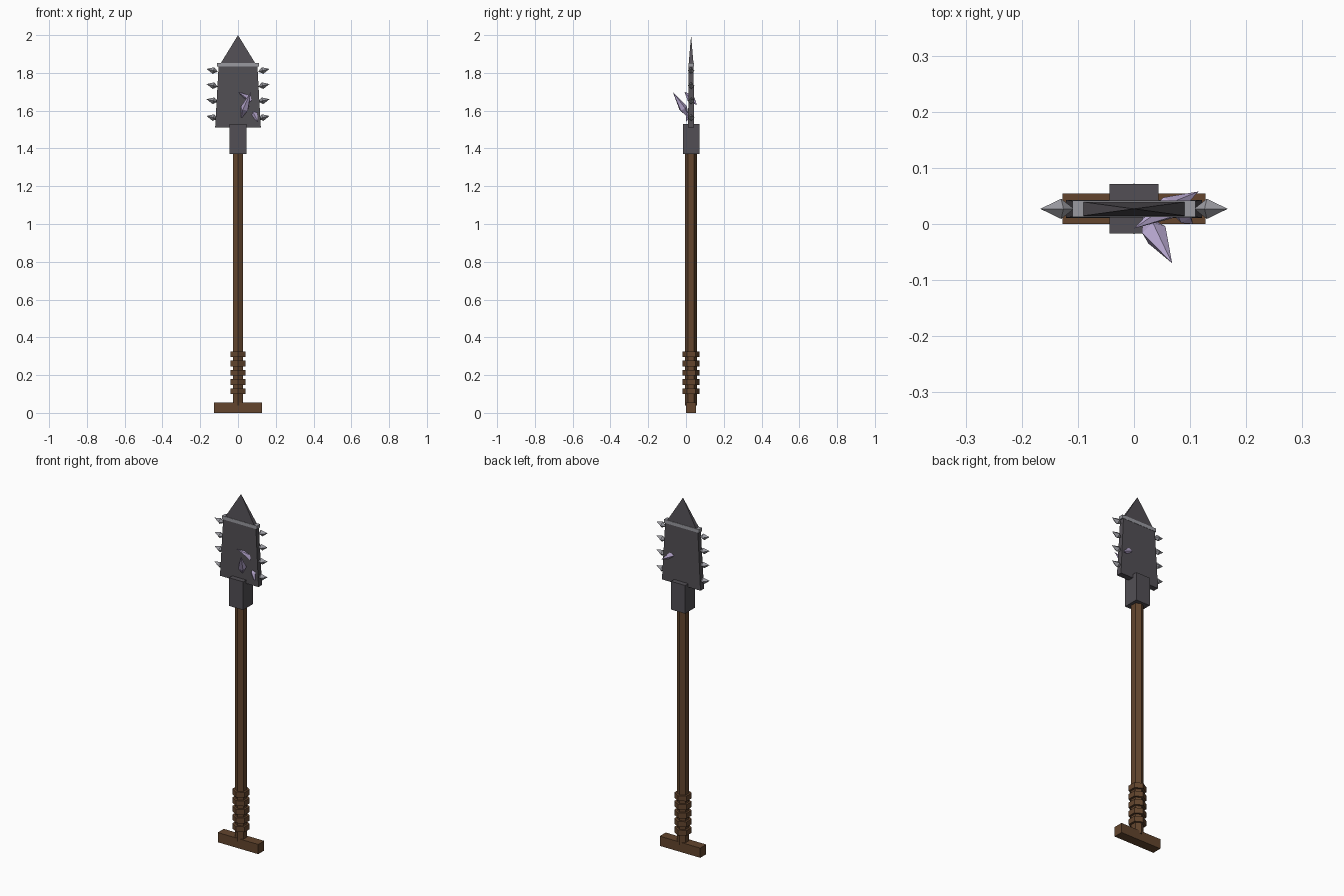
import bpy, bmesh, math
from mathutils import Vector, Matrix

if "Cube" in bpy.data.objects:
    bpy.data.objects.remove(bpy.data.objects["Cube"])

CY = 0.027  # depth of the weapon's axis


def material(name, rgb):
    m = bpy.data.materials.new(name)
    m.diffuse_color = (*rgb, 1)
    m.use_nodes = True
    m.node_tree.nodes["Principled BSDF"].inputs["Base Color"].default_value = m.diffuse_color
    return m


WOOD = material("brown wood", (0.125, 0.06, 0.027))
IRON = material("dark iron", (0.085, 0.078, 0.09))
STEEL = material("pale steel", (0.32, 0.32, 0.35))
CRYSTAL = material("lilac crystal", (0.5, 0.41, 0.66))


def finish(name, bm, mat):
    bmesh.ops.recalc_face_normals(bm, faces=bm.faces[:])
    me = bpy.data.meshes.new(name)
    bm.to_mesh(me)
    bm.free()
    me.materials.append(mat)
    ob = bpy.data.objects.new(name, me)
    bpy.context.collection.objects.link(ob)
    return ob


def tapered_box(name, z0, z1, low, high, mat):
    """Box whose half sizes (x, y) go from low to high."""
    bm = bmesh.new()
    bmesh.ops.create_cube(bm, size=2)
    for v in bm.verts:
        hx, hy = high if v.co.z > 0 else low
        v.co = (v.co.x * hx, CY + v.co.y * hy, z1 if v.co.z > 0 else z0)
    bmesh.ops.remove_doubles(bm, verts=bm.verts[:], dist=1e-5)
    return finish(name, bm, mat)


def prism(name, z0, z1, r, mat):
    """Six-sided upright rod with a corner facing the front."""
    bm = bmesh.new()
    bmesh.ops.create_cone(bm, cap_ends=True, segments=6, radius1=r, radius2=r, depth=z1 - z0,
                          matrix=Matrix.Translation((0, CY, (z0 + z1) / 2)))
    for v in bm.verts:  # put the corners on the y axis
        d = v.co - Vector((0, CY, v.co.z))
        a = round((math.atan2(d.y, d.x) - math.pi / 2) / (math.pi / 3)) * math.pi / 3 + math.pi / 2
        v.co = (r * math.cos(a), CY + r * math.sin(a), v.co.z)
    return finish(name, bm, mat)


def shard(name, a, b, r, sides, waist, mat):
    """Double-pointed shard from a to b, widest at the given fraction."""
    a, b = Vector(a), Vector(b)
    axis = b - a
    rot = axis.to_track_quat('Z', 'Y')
    bm = bmesh.new()
    tip0, tip1 = bm.verts.new(a), bm.verts.new(b)
    ring = []
    for i in range(sides):
        t = 2 * math.pi * i / sides
        ring.append(bm.verts.new(a + axis * waist + rot @ Vector((r * math.cos(t), r * math.sin(t), 0))))
    for i in range(sides):
        j = (i + 1) % sides
        bm.faces.new((ring[i], ring[j], tip1))
        bm.faces.new((ring[j], ring[i], tip0))
    return finish(name, bm, mat)


# Wooden handle: foot bar, shaft and grip rings
tapered_box("foot_bar", 0, 0.055, (0.127, 0.027), (0.127, 0.027), WOOD)
prism("shaft", 0.04, 1.40, 0.032, WOOD)
for i in range(5):
    z = 0.1 + i * 0.0488
    prism(f"grip_ring_{i + 1}", z, z + 0.03, 0.045, WOOD)

# Iron head: socket, blade, tip and band
tapered_box("socket", 1.37, 1.53, (0.044, 0.044), (0.044, 0.044), IRON)
tapered_box("blade", 1.51, 1.85, (0.121, 0.016), (0.102, 0.013), IRON)
tapered_box("blade_tip", 1.845, 2.0, (0.095, 0.013), (0, 0), IRON)
tapered_box("band", 1.834, 1.853, (0.11, 0.0145), (0.11, 0.0145), STEEL)

# Edge spikes, four on each side
for i, z in enumerate((1.566, 1.655, 1.735, 1.815)):
    for side, s in (("left", -1), ("right", 1)):
        shard(f"spike_{side}_{i + 1}", (s * 0.107, CY, z - 0.008), (s * 0.167, CY, z + 0.006),
              0.018, 4, 0.38, STEEL)

# Crystals growing through the blade
shard("crystal_long", (0.015, 0.02, 1.555), (0.068, -0.07, 1.70), 0.023, 5, 0.4, CRYSTAL)
shard("crystal_through", (0.0, -0.008, 1.70), (0.115, 0.058, 1.63), 0.022, 5, 0.55, CRYSTAL)
shard("crystal_small", (0.07, 0.035, 1.62), (0.105, 0.0, 1.54), 0.017, 5, 0.5, CRYSTAL)
